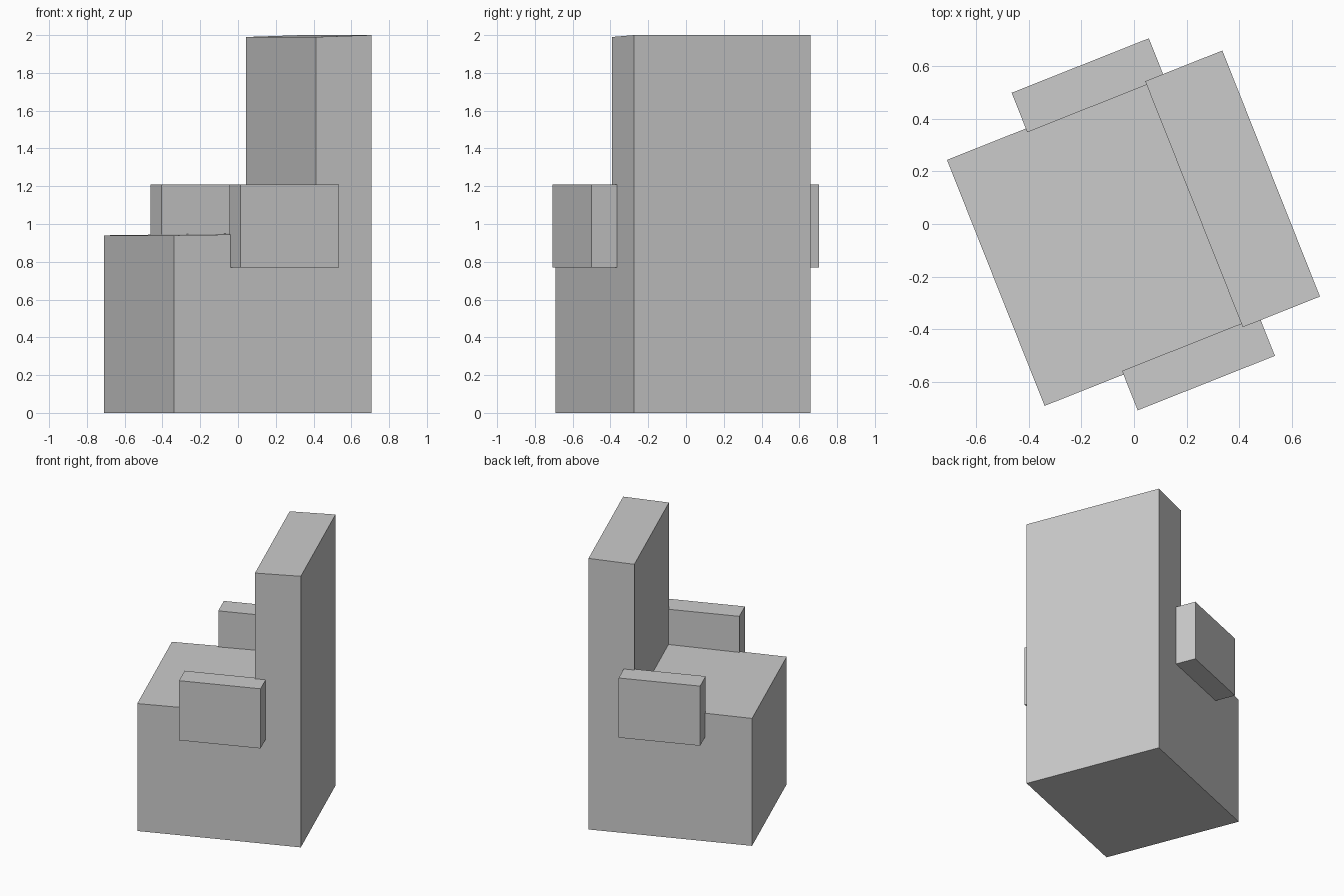
import bpy, bmesh
from math import radians
from mathutils import Matrix

cube = bpy.data.objects.get("Cube")
if cube:
    bpy.data.objects.remove(cube, do_unlink=True)

# Single plain grey
grey = bpy.data.materials.new("plain grey")
grey.use_nodes = True
GREY = (0.6, 0.6, 0.6, 1)
grey.diffuse_color = GREY
grey.node_tree.nodes["Principled BSDF"].inputs["Base Color"].default_value = GREY

# The whole chair is turned about the vertical axis
PLACE = Matrix.Translation((-0.002, -0.016, 0)) @ Matrix.Rotation(radians(21.65), 4, "Z")


def extrude_profile(name, profile, y_min, y_max):
    """Extrude a side profile of (x, z) points across the chair's width."""
    bm = bmesh.new()
    face = bm.faces.new([bm.verts.new((x, y_min, z)) for x, z in profile])
    ext = bmesh.ops.extrude_face_region(bm, geom=[face])
    moved = [v for v in ext["geom"] if isinstance(v, bmesh.types.BMVert)]
    bmesh.ops.translate(bm, verts=moved, vec=(0, y_max - y_min, 0))
    bmesh.ops.recalc_face_normals(bm, faces=bm.faces)
    mesh = bpy.data.meshes.new(name)
    bm.to_mesh(mesh)
    bm.free()
    mesh.materials.append(grey)
    obj = bpy.data.objects.new(name, mesh)
    obj.matrix_world = PLACE
    bpy.context.collection.objects.link(obj)
    return obj


FRONT, REST, BACK, HALF = -0.562, 0.247, 0.562, 0.502

# Seat block and tall backrest in one L-shaped body, tops sloping slightly
extrude_profile("seat_and_backrest",
                [(FRONT, 0), (BACK, 0), (BACK, 2), (REST, 1.99), (REST, 0.95), (FRONT, 0.94)],
                -HALF, HALF)

# Armrests on both sides, sunk a little into the body
arm = [(-0.24, 0.77), (0.32, 0.77), (0.32, 1.21), (-0.24, 1.21)]
for name, side in (("left_armrest", -1), ("right_armrest", 1)):
    y_min, y_max = sorted((side * 0.487, side * 0.648))
    extrude_profile(name, arm, y_min, y_max)
